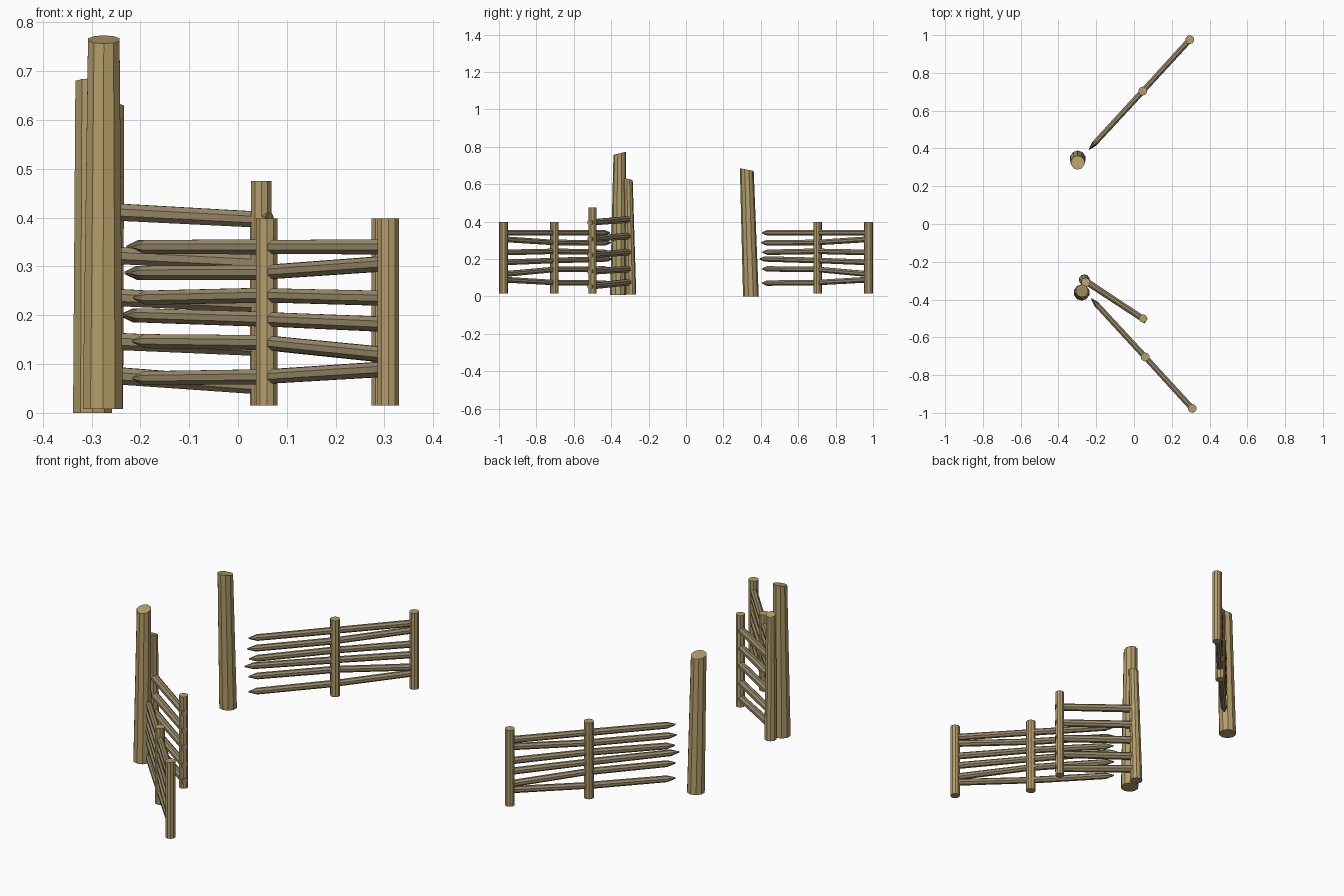
import bpy, bmesh, math
from mathutils import Vector

if "Cube" in bpy.data.objects:
    bpy.data.objects.remove(bpy.data.objects["Cube"])


def material(name, rgb):
    m = bpy.data.materials.new(name)
    m.diffuse_color = (*rgb, 1)
    m.use_nodes = True
    m.node_tree.nodes["Principled BSDF"].inputs["Base Color"].default_value = m.diffuse_color
    return m


POST = material("tan wood", (0.46, 0.34, 0.145, 1)[:3])
RAIL = material("weathered wood", (0.32, 0.25, 0.14))


def add_pole(bm, rings, sides=8, slope=0.0, upright=False, spin=0.5):
    """Skin a pole through rings of (centre, radius); slope tilts the top along y."""
    axis = (Vector(rings[-1][0]) - Vector(rings[0][0])).normalized()
    if upright:
        u, v = Vector((1, 0, 0)), Vector((0, 1, 0))
    else:
        u = axis.cross(Vector((0, 0, 1))).normalized()
        v = u.cross(axis)
    loops = []
    for k, (c, r) in enumerate(rings):
        loop = []
        for i in range(sides):
            a = 2 * math.pi * (i + spin) / sides
            p = Vector(c) + (u * math.cos(a) + v * math.sin(a)) * r
            if k == len(rings) - 1:
                p.z += slope * math.sin(a) * r
            loop.append(bm.verts.new(p))
        loops.append(loop)
    for a, b in zip(loops, loops[1:]):
        for i in range(sides):
            j = (i + 1) % sides
            bm.faces.new((a[i], a[j], b[j], b[i]))
    bm.faces.new(loops[0][::-1])
    bm.faces.new(loops[-1])


def finish(name, bm, mat):
    bmesh.ops.recalc_face_normals(bm, faces=bm.faces)
    me = bpy.data.meshes.new(name)
    bm.to_mesh(me)
    bm.free()
    me.materials.append(mat)
    ob = bpy.data.objects.new(name, me)
    bpy.context.collection.objects.link(ob)


def post(name, base, top, r0, r1, slope=0.0, sides=10):
    bm = bmesh.new()
    add_pole(bm, [(base, r0), (top, r1)], sides, slope, True)
    finish(name, bm, POST)


# Tall gate posts, leaning, with slanted saw cuts
post("gate_post_back", (-0.298, 0.347, 0.0), (-0.298, 0.325, 0.678), 0.042, 0.037, -0.2)
post("gate_post_front", (-0.277, -0.363, 0.008), (-0.275, -0.354, 0.765), 0.043, 0.034, 0.25)

# Open gate: hinge post, latch post and five rails
post("gate_hinge_post", (-0.263, -0.295, 0.01), (-0.256, -0.309, 0.628), 0.029, 0.024, -0.25)
post("gate_latch_post", (0.048, -0.5, 0.015), (0.048, -0.5, 0.475), 0.022, 0.022)
bm = bmesh.new()
for za, zb in [(0.412, 0.395), (0.323, 0.307), (0.237, 0.221), (0.147, 0.132), (0.077, 0.053)]:
    add_pole(bm, [((-0.26, -0.3, za), 0.019), ((0.064, -0.513, zb), 0.0175)])
finish("gate_rails", bm, RAIL)

# Side fences: (tip x shift, tip z, middle z, end z) for every rail
RAILS = [(0.0, 0.340, 0.340, 0.340), (-0.004, 0.287, 0.288, 0.305),
         (0.002, 0.236, 0.241, 0.235), (-0.012, 0.200, 0.192, 0.182),
         (0.0, 0.147, 0.144, 0.120), (0.0, 0.071, 0.074, 0.089)]
for side, sy, dx in (("back", 1, -0.012), ("front", -1, 0.0)):
    mid = Vector((0.059 + dx, sy * 0.704, 0))
    end = Vector((0.308 + dx, sy * 0.976, 0))
    tip = Vector((-0.215 + dx, sy * 0.407, 0))
    up = Vector((0, 0, 1))
    for name, p in (("middle", mid), ("end", end)):
        post(f"{side}_fence_{name}_post", p + up * 0.015, p + up * 0.398, 0.0235, 0.0235)
    bm = bmesh.new()
    along = (tip - mid).normalized()
    for s, zt, zm, ze in RAILS:
        t = tip - along * s * -1.3 if s < 0 else tip
        t = tip + along * (-s * 1.4)
        # sharpened outer length
        add_pole(bm, [(mid + up * zm, 0.0165), (t - along * 0.04 + up * zt, 0.0155),
                      (t + up * zt, 0.003)])
        # inner length between the posts
        add_pole(bm, [(mid + up * zm, 0.0155), (end + along * 0.015 + up * ze, 0.0165)])
    finish(f"{side}_fence_rails", bm, RAIL)
